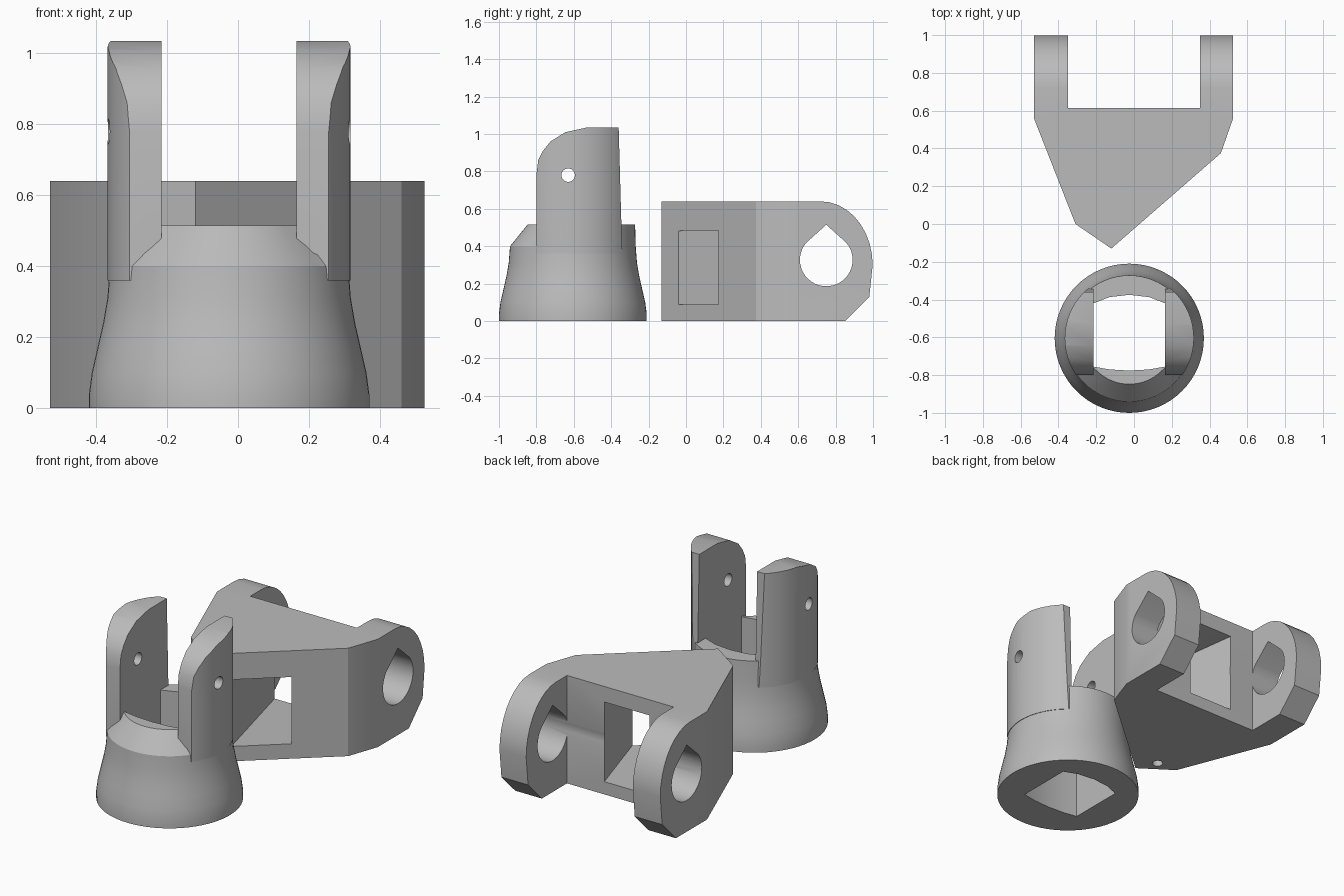
import bpy, bmesh, math
from mathutils import Vector

if "Cube" in bpy.data.objects:
    bpy.data.objects.remove(bpy.data.objects["Cube"])

grey = bpy.data.materials.new("light_grey")
grey.diffuse_color = (0.5, 0.5, 0.5, 1)
grey.use_nodes = True
grey.node_tree.nodes["Principled BSDF"].inputs["Base Color"].default_value = grey.diffuse_color


def add_mesh(name, bm):
    bmesh.ops.recalc_face_normals(bm, faces=bm.faces)
    me = bpy.data.meshes.new(name)
    bm.to_mesh(me)
    bm.free()
    me.materials.append(grey)
    ob = bpy.data.objects.new(name, me)
    bpy.context.collection.objects.link(ob)
    return ob


def prism(name, pts, lo, hi, axis):
    """Extrude a 2D outline along z (points are x, y) or along x (points are y, z)."""
    bm = bmesh.new()
    place = (lambda p, h: (p[0], p[1], h)) if axis == 'z' else (lambda p, h: (h, p[0], p[1]))
    a = [bm.verts.new(place(p, lo)) for p in pts]
    b = [bm.verts.new(place(p, hi)) for p in pts]
    bm.faces.new(a)
    bm.faces.new(b)
    n = len(pts)
    for i in range(n):
        j = (i + 1) % n
        bm.faces.new((a[i], a[j], b[j], b[i]))
    return add_mesh(name, bm)


def hull(name, pts):
    bm = bmesh.new()
    for p in pts:
        bm.verts.new(p)
    bmesh.ops.convex_hull(bm, input=bm.verts)
    return add_mesh(name, bm)


def circle(cx, cy, r, n=32, start=0.0, sweep=2 * math.pi):
    full = abs(sweep - 2 * math.pi) < 1e-6
    steps = n if full else n - 1
    return [(cx + r * math.cos(start + sweep * i / steps),
             cy + r * math.sin(start + sweep * i / steps)) for i in range(n)]


def boolean(ob, other, op='DIFFERENCE'):
    """Apply a boolean and remove the helper."""
    m = ob.modifiers.new("cut", 'BOOLEAN')
    m.operation, m.object, m.solver = op, other, 'EXACT'
    dg = bpy.context.evaluated_depsgraph_get()
    me = bpy.data.meshes.new_from_object(ob.evaluated_get(dg))
    ob.modifiers.clear()
    ob.data = me
    bpy.data.objects.remove(other)


def smooth(ob, deg):
    bpy.ops.object.select_all(action='DESELECT')
    ob.select_set(True)
    bpy.context.view_layer.objects.active = ob
    bpy.ops.object.shade_smooth_by_angle(angle=math.radians(deg))


# --- Clevis bracket: plan outline limited by the rounded side profile ---
bracket = prism("clevis_bracket", [
    (-.53, 1.05), (-.35, 1.05), (-.35, .615), (.35, .615), (.35, 1.05), (.525, 1.05),
    (.525, .56), (.46, .375), (-.12, -.13), (-.31, 0), (-.53, .56)], 0, .64, 'z')
arc = [(.72 + .278 * math.sin(t), .3 + .34 * math.cos(t))
       for t in [math.pi / 2 * i / 9 for i in range(10)]]
boolean(bracket, prism("side_profile", [(-.3, -.001), (-.3, .64)] + arc +
                       [(.98, .13), (.85, -.001)], -.7, .7, 'x'), 'INTERSECT')

# teardrop pin hole through both lugs
tear = [(.75, .515)] + circle(.75, .327, .141, 28, math.radians(140), math.radians(260))
boolean(bracket, prism("pin_cutter", tear, -.7, .7, 'x'))

# tapered pocket from the rear face out through the slanted wall
d = Vector((.125, -.44, 0))
pocket = []
for x, y, lo, hi in ((.105, .615, .075, .55), (-.19, .615, .075, .55),
                     (.23, .175, .09, .475), (-.017, -.04, .09, .475)):
    grow = d * (-.05 if y > .5 else .15)
    pocket += [(x + grow.x, y + grow.y, z) for z in (lo, hi)]
boolean(bracket, hull("pocket_cutter", pocket))

# small blind hole underneath
boolean(bracket, prism("screw_cutter", circle(-.18, -.01, .03, 20), -.05, .07, 'z'))
smooth(bracket, 25)

# --- Round socket: turned body with a bevelled front rim ---
CX, CY = -.025, -.605
N = 64
profile = [(.395, 0), (.395, .04), (.387, .1), (.371, .17), (.355, .24),
           (.343, .31), (.336, .4), (.333, .515)]
bm = bmesh.new()
rings = []
for r, z in profile:
    ring = []
    for i in range(N):
        t = 2 * math.pi * i / N
        rr = r
        if z > .5:
            rr -= .09 * min(1, max(0, (-math.sin(t) - .3) / .35))
        ring.append(bm.verts.new((CX + rr * math.cos(t), CY + rr * math.sin(t), z)))
    rings.append(ring)
for a, b in zip(rings, rings[1:]):
    for i in range(N):
        j = (i + 1) % N
        bm.faces.new((a[i], a[j], b[j], b[i]))
bm.faces.new(rings[0])
bm.faces.new(rings[-1])
socket = add_mesh("socket_body", bm)

# square bore with bowed front and back walls
boolean(socket, prism("bore_cutter", [
    (-.215, -.42), (-.13, -.387), (-.025, -.375), (.08, -.387), (.165, -.42),
    (.165, -.755), (.08, -.77), (-.025, -.776), (-.13, -.77), (-.215, -.755)],
    -.1, .9, 'z'))

# two upright arms: side profile trimmed to the round shell
arm_side = [(-.8, .36), (-.8, .78), (-.79, .86), (-.765, .91), (-.725, .96), (-.645, 1.01),
            (-.53, 1.035), (-.36, 1.035), (-.345, .5), (-.34, .36)]
for name, lo, hi in (("left_arm", -.45, -.215), ("right_arm", .165, .4)):
    arm = prism(name, arm_side, lo, hi, 'x')
    boolean(arm, prism("shell", circle(CX, CY, .342, N), .2, 1.2, 'z'), 'INTERSECT')
    boolean(socket, arm, 'UNION')

# cross pin hole through the arms
boolean(socket, prism("cross_cutter", circle(-.63, .78, .036, 24), -.6, .6, 'x'))
smooth(socket, 25)
